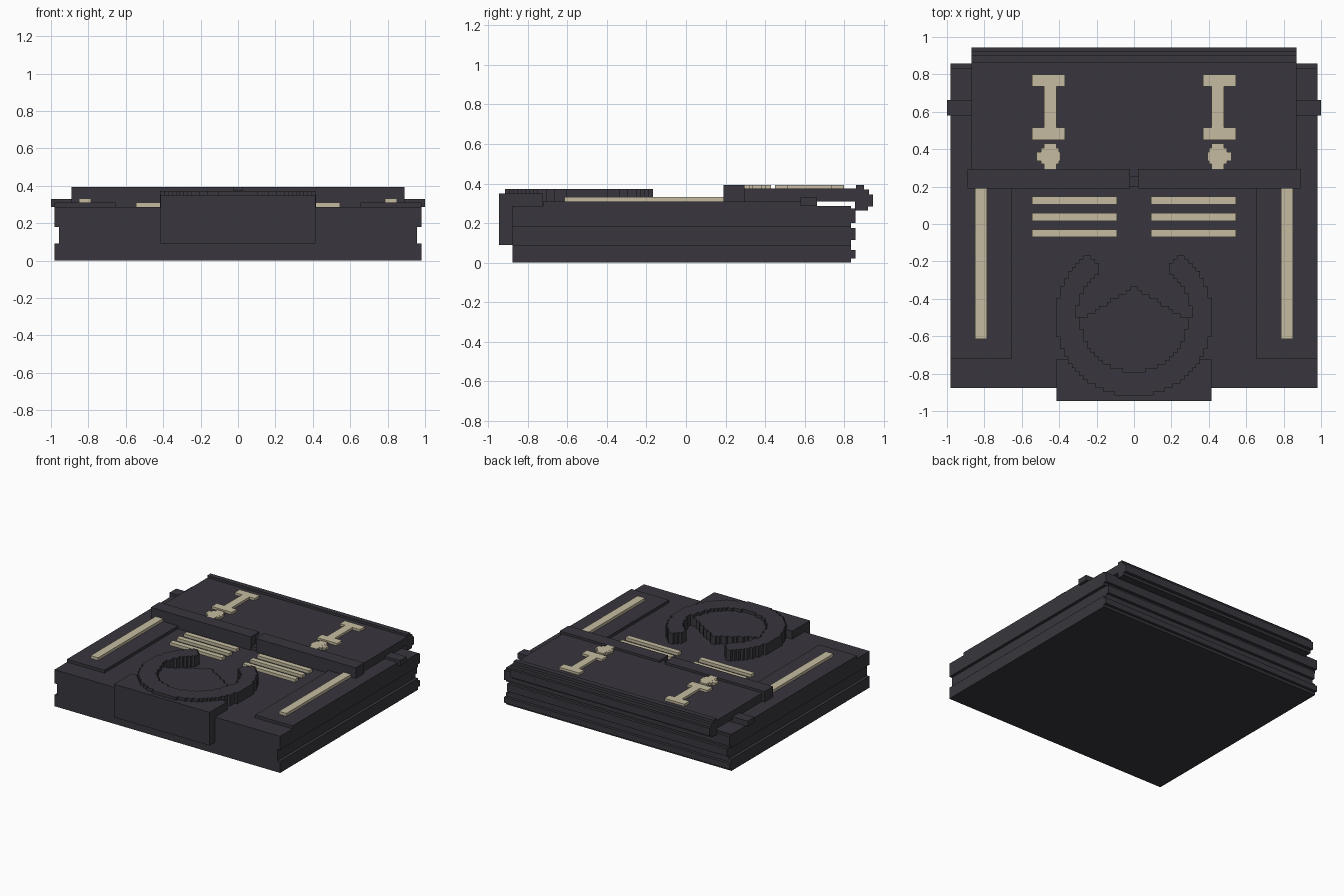
import bpy, bmesh, math

if "Cube" in bpy.data.objects:
    bpy.data.objects.remove(bpy.data.objects["Cube"])


def material(name, rgb):
    m = bpy.data.materials.new(name)
    m.diffuse_color = (*rgb, 1)
    m.use_nodes = True
    m.node_tree.nodes["Principled BSDF"].inputs["Base Color"].default_value = m.diffuse_color
    return m


DARK = material("charcoal", (0.040, 0.037, 0.047))
CREAM = material("cream", (0.56, 0.50, 0.35))


def finish(name, bm, mat):
    bmesh.ops.recalc_face_normals(bm, faces=bm.faces)
    mesh = bpy.data.meshes.new(name)
    bm.to_mesh(mesh)
    bm.free()
    mesh.materials.append(mat)
    obj = bpy.data.objects.new(name, mesh)
    bpy.context.collection.objects.link(obj)
    return obj


def boxes(name, mat, *spans):
    """One object from boxes given as (x0, x1, y0, y1, z0, z1)."""
    bm = bmesh.new()
    for x0, x1, y0, y1, z0, z1 in spans:
        vs = bmesh.ops.create_cube(bm, size=1)["verts"]
        for v in vs:
            v.co = (x0 if v.co.x < 0 else x1,
                    y0 if v.co.y < 0 else y1,
                    z0 if v.co.z < 0 else z1)
    return finish(name, bm, mat)


def side_extrude(name, mat, profile, half):
    """Extrude a (y, z) profile across x."""
    bm = bmesh.new()
    f = bm.faces.new([bm.verts.new((-half, y, z)) for y, z in profile])
    ext = bmesh.ops.extrude_face_region(bm, geom=[f])["geom"]
    for v in ext:
        if isinstance(v, bmesh.types.BMVert):
            v.co.x = half
    return finish(name, bm, mat)


def stepped(name, mat, inside, z0, z1, cell=0.0208):
    """Solid with a stair-stepped outline, from the cells where inside(x, y) holds."""
    bm = bmesh.new()
    cy = -0.5
    n = 24
    faces = []
    verts = {}

    def vert(i, j):
        if (i, j) not in verts:
            verts[i, j] = bm.verts.new((i * cell, cy + j * cell, z0))
        return verts[i, j]

    for i in range(-n, n):
        for j in range(-n, n):
            if inside((i + 0.5) * cell, (j + 0.5) * cell):
                faces.append(bm.faces.new([vert(i, j), vert(i + 1, j),
                                           vert(i + 1, j + 1), vert(i, j + 1)]))
    ext = bmesh.ops.extrude_face_region(bm, geom=faces, use_keep_orig=True)["geom"]
    for v in ext:
        if isinstance(v, bmesh.types.BMVert):
            v.co.z = z1
    return finish(name, bm, mat)


# Base slab with a groove along both sides
boxes("base_slab", DARK,
      (-0.98, 0.98, -0.877, 0.835, 0, 0.09),
      (-0.957, 0.957, -0.877, 0.835, 0.09, 0.18),
      (-0.98, 0.98, -0.877, 0.835, 0.18, 0.287))

# Raised bands on the back
boxes("back_bands", DARK,
      (-0.98, 0.98, 0.83, 0.857, 0.02, 0.065),
      (-0.957, 0.957, 0.83, 0.857, 0.115, 0.175),
      (-0.98, 0.98, 0.83, 0.857, 0.20, 0.275))

# Front clasp block
boxes("clasp_block", DARK, (-0.415, 0.415, -0.945, -0.725, 0.09, 0.35))


# Horseshoe ring and the pointed disc inside it (x, y relative to ring centre)
def in_ring(x, y):
    r = math.hypot(x, y)
    inner = 0.29 if y < 0 else 0.308
    return inner < r < 0.419 and y < 1.15 * abs(x) + 0.055


def in_disc(x, y):
    return math.hypot(x, y) < 0.302 and y < 0.165 - 0.62 * abs(x)


stepped("horseshoe_ring", DARK, in_ring, 0.28, 0.373)
stepped("pointed_disc", DARK, in_disc, 0.28, 0.35)

# Rear flap, its support and its stepped back lip
boxes("rear_flap", DARK, (-0.868, 0.868, 0.25, 0.83, 0.31, 0.375))
boxes("flap_support", DARK, (-0.86, 0.86, 0.2, 0.6, 0.28, 0.315))
side_extrude("back_lip", DARK, [
    (0.815, 0.31), (0.855, 0.31), (0.855, 0.265), (0.92, 0.265), (0.92, 0.285),
    (0.945, 0.285), (0.945, 0.345), (0.925, 0.345), (0.925, 0.37), (0.9, 0.37),
    (0.9, 0.393), (0.86, 0.393), (0.86, 0.375), (0.815, 0.375)], 0.868)

for side, s in (("left", -1), ("right", 1)):
    def mirrored(name, mat, *spans):
        boxes(f"{side}_{name}", mat, *[
            (min(s * a, s * b), max(s * a, s * b), *rest) for a, b, *rest in spans])

    # Side panel, flap front ridge and hinge pin
    mirrored("side_panel", DARK, (0.655, 0.98, -0.722, 0.62, 0.28, 0.31))
    mirrored("flap_ridge", DARK, (0.022, 0.89, 0.19, 0.295, 0.285, 0.393))
    mirrored("hinge_pin", DARK, (0.8, 1.0, 0.58, 0.662, 0.287, 0.33))

    # Cream strip along the side panel
    mirrored("side_strip", CREAM, (0.785, 0.85, -0.615, 0.195, 0.305, 0.332))

    # Three cream bars in front of the flap
    mirrored("vent_bars", CREAM, *[
        (0.09, 0.545, y, y + 0.041, 0.28, 0.31) for y in (-0.07, 0.017, 0.105)])

    # Cream strap on the flap
    mirrored("flap_strap", CREAM,
             (0.37, 0.545, 0.735, 0.798, 0.37, 0.393),
             (0.415, 0.48, 0.515, 0.735, 0.37, 0.393),
             (0.37, 0.545, 0.45, 0.515, 0.37, 0.393))

    # Cream stud at the end of the strap
    mirrored("strap_stud", CREAM,
             (0.415, 0.48, 0.295, 0.43, 0.37, 0.393),
             (0.40, 0.497, 0.32, 0.405, 0.37, 0.3925),
             (0.392, 0.52, 0.337, 0.385, 0.37, 0.392))
